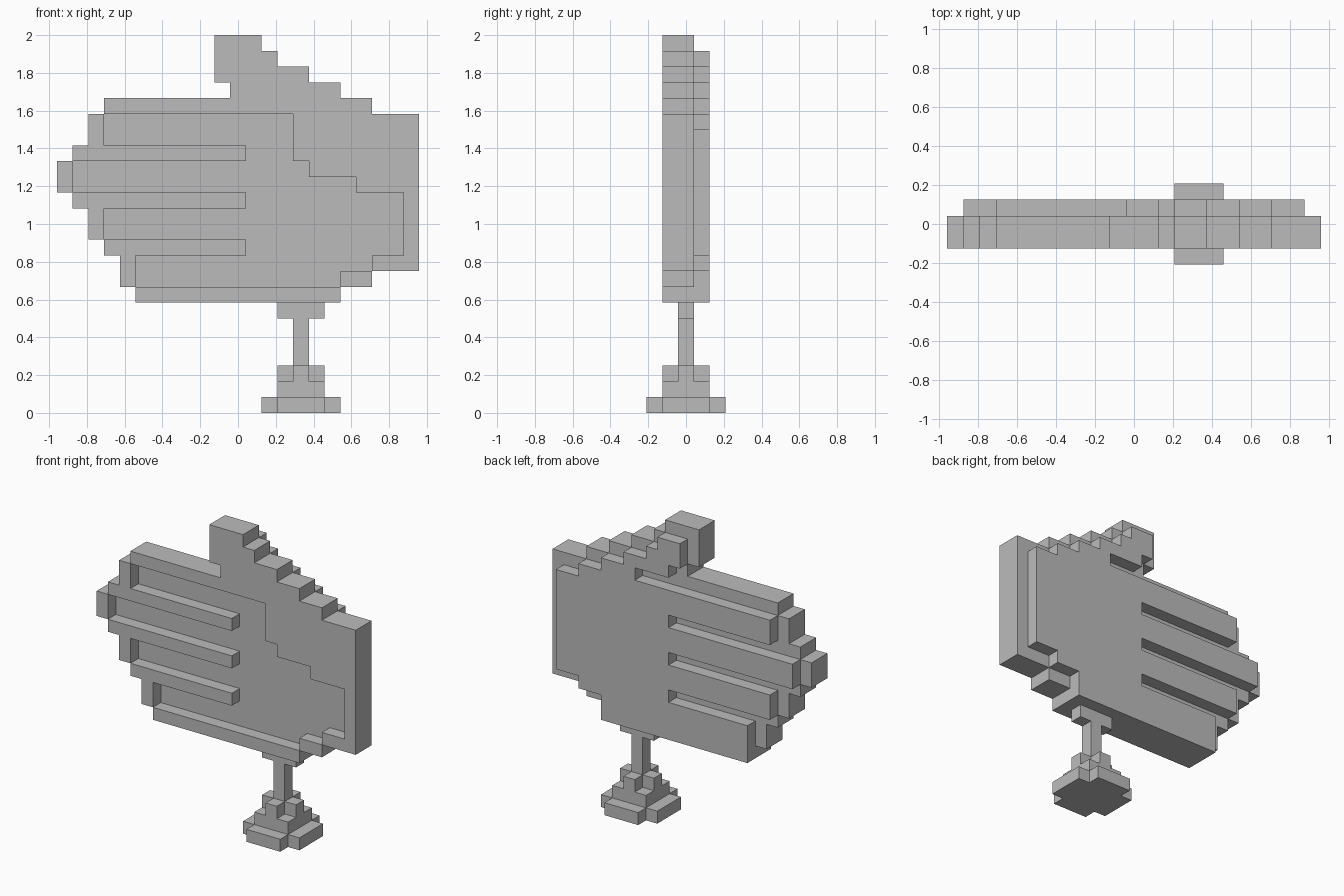
import bpy
import bmesh
from mathutils import Vector

if "Cube" in bpy.data.objects:
    bpy.data.objects.remove(bpy.data.objects["Cube"], do_unlink=True)

UNIT = 1 / 12                          # size of one block
CENTRE = Vector((11.5, 2.5, 0))        # block position of the origin

grey = bpy.data.materials.new("plain_grey")
grey.use_nodes = True
colour = (0.5, 0.5, 0.5, 1)
grey.diffuse_color = colour
grey.node_tree.nodes["Principled BSDF"].inputs["Base Color"].default_value = colour


def box(xs, ys, zs):
    """Set of block cells filling a box given as three (low, high) ranges."""
    return {(x, y, z) for x in range(*xs) for y in range(*ys) for z in range(*zs)}


def layer(y, bottom, lefts, rights):
    """One block-thick layer: a left and a right edge for each row, going up."""
    cells = set()
    for row, (left, right) in enumerate(zip(lefts, rights)):
        cells |= box((left, right), (y, y + 1), (bottom + row, bottom + row + 1))
    return cells


def build(name, cells):
    """Make a mesh of the outer skin of the cells, with flat areas merged."""
    bm = bmesh.new()
    for cell in cells:
        for axis in range(3):
            for side in (0, 1):
                near = list(cell)
                near[axis] += 2 * side - 1
                if tuple(near) in cells:
                    continue
                u, v = (axis + 1) % 3, (axis + 2) % 3
                corners = []
                for du, dv in ((0, 0), (1, 0), (1, 1), (0, 1)):
                    p = Vector(cell)
                    p[axis] += side
                    p[u] += du
                    p[v] += dv
                    corners.append(bm.verts.new((p - CENTRE) * UNIT))
                bm.faces.new(corners if side else corners[::-1])
    bmesh.ops.remove_doubles(bm, verts=bm.verts, dist=UNIT / 100)
    bmesh.ops.dissolve_limit(bm, angle_limit=0.01, verts=bm.verts, edges=bm.edges)
    mesh = bpy.data.meshes.new(name)
    bm.to_mesh(mesh)
    bm.free()
    mesh.materials.append(grey)
    obj = bpy.data.objects.new(name, mesh)
    bpy.context.collection.objects.link(obj)


# Hand: full outline, back relief of palm and fingers, recess in the front
outline_left = [5, 4, 4, 3, 2, 2, 1, 0, 0, 1, 2, 2, 3, 11, 10, 10, 10]
outline_right = [18, 20] + [23] * 10 + [20, 18, 16, 14, 13]
palm_left = [5, 5, 5, 12, 3, 3, 12, 1, 1, 12, 3, 3, 15, 12, 11, 11]
palm_right = [18, 18, 20] + [22] * 8 + [20, 18, 16, 14, 13]
recess_right = [18, 20] + [22] * 4 + [19, 16] + [15] * 3

front = layer(1, 7, outline_left, outline_right)
front -= layer(1, 8, palm_left[1:], recess_right)
middle = layer(2, 7, outline_left, outline_right)
back = layer(3, 7, palm_left, palm_right)
build("hand", front | middle | back)

# Stand: bracket under the hand, thin post, stepped foot
build("stand_bracket", box((14, 17), (2, 3), (6, 7)))
build("stand_post", box((15, 16), (2, 3), (3, 6)))
foot = box((13, 18), (1, 4), (0, 1)) | box((14, 17), (0, 5), (0, 1))
foot |= box((14, 17), (1, 4), (1, 2))
foot |= box((14, 17), (2, 3), (2, 3)) | box((15, 16), (1, 4), (2, 3))
build("stand_foot", foot)
